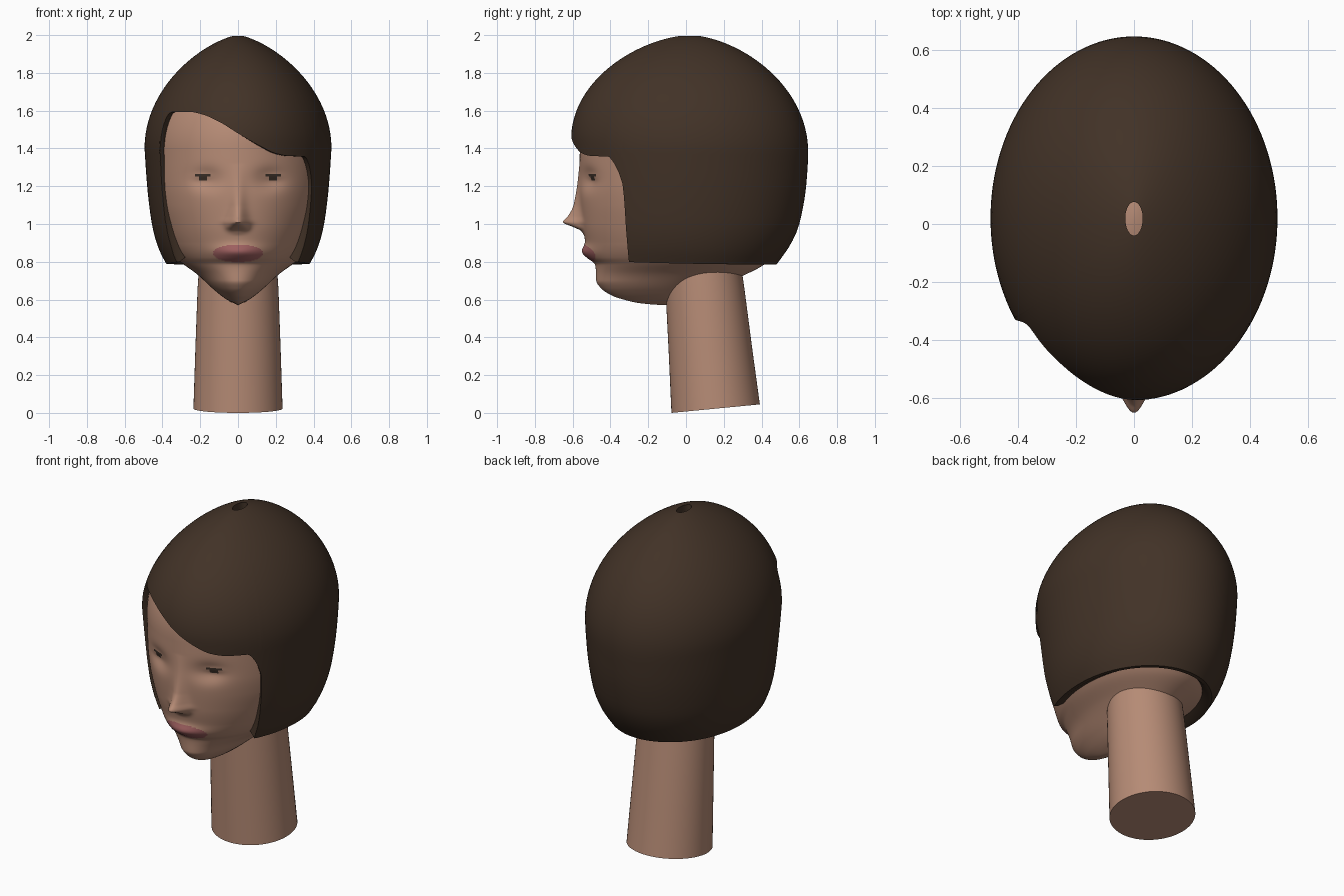
import bpy, bmesh, math

if "Cube" in bpy.data.objects:
    bpy.data.objects.remove(bpy.data.objects["Cube"])


def material(name, rgb):
    m = bpy.data.materials.new(name)
    m.diffuse_color = (*rgb, 1)
    m.use_nodes = True
    m.node_tree.nodes["Principled BSDF"].inputs["Base Color"].default_value = m.diffuse_color
    return m


SKIN = material("skin", (0.47, 0.26, 0.18))
HAIR = material("dark brown hair", (0.054, 0.032, 0.020))
LIPS = material("rose lips", (0.34, 0.115, 0.115))
EYES = material("dark eyes", (0.045, 0.03, 0.022))


def curve(pts, t):
    """Smooth monotone interpolation through (position, value) pairs."""
    if t <= pts[0][0]:
        return pts[0][1]
    if t >= pts[-1][0]:
        return pts[-1][1]
    k = max(i for i in range(len(pts) - 1) if pts[i][0] <= t)

    def sec(i):
        return (pts[i + 1][1] - pts[i][1]) / (pts[i + 1][0] - pts[i][0])

    def slope(i):
        if i == 0:
            return sec(0)
        if i == len(pts) - 1:
            return sec(i - 1)
        a, b = sec(i - 1), sec(i)
        return 2 * a * b / (a + b) if a * b > 0 else 0

    h = pts[k + 1][0] - pts[k][0]
    s = (t - pts[k][0]) / h
    return ((1 + 2 * s) * (1 - s) ** 2 * pts[k][1] + s * (1 - s) ** 2 * h * slope(k)
            + s * s * (3 - 2 * s) * pts[k + 1][1] + s * s * (s - 1) * h * slope(k + 1))


def dome(z, mid, top, power):
    """Shrink factor of a dome between its widest level and its crown."""
    t = min(1, max(0, (z - mid) / (top - mid)))
    return max(0, 1 - t * t) ** power


def oval(w, front, back, cy, a):
    """Point of an egg-shaped section; a = 0 faces the front."""
    c = math.cos(a)
    return w * math.sin(a), cy - c * ((cy - front) if c > 0 else (back - cy))


def grid(name, columns, mats, rule=None, caps=False):
    """Closed ring of columns of points, skinned with quads."""
    bm = bmesh.new()
    vs = [[bm.verts.new(p) for p in col] for col in columns]
    n = len(vs)
    for i in range(n):
        a, b = vs[i], vs[(i + 1) % n]
        for j in range(len(a) - 1):
            bm.faces.new((a[j], b[j], b[j + 1], a[j + 1]))
    if caps:
        bm.faces.new([c[0] for c in vs])
        bm.faces.new([c[-1] for c in vs])
    bmesh.ops.remove_doubles(bm, verts=bm.verts, dist=1e-5)
    bmesh.ops.recalc_face_normals(bm, faces=bm.faces)
    if rule:
        for f in bm.faces:
            f.material_index = rule(f.calc_center_median())
    me = bpy.data.meshes.new(name)
    bm.to_mesh(me)
    bm.free()
    for m in mats:
        me.materials.append(m)
    ob = bpy.data.objects.new(name, me)
    bpy.context.collection.objects.link(ob)
    bpy.ops.object.select_all(action='DESELECT')
    ob.select_set(True)
    bpy.context.view_layer.objects.active = ob
    bpy.ops.object.shade_smooth_by_angle(angle=math.radians(45))
    return ob


# Head: half width, front, back and centre of each level, plus nose height
HW = [(.57, 0), (.6, .06), (.65, .125), (.735, .218), (.8, .305), (.85, .35),
      (.9, .38), (1, .418), (1.1, .447), (1.2, .463), (1.4, .475)]
HF = [(.57, -.11), (.575, -.19), (.585, -.27), (.6, -.33), (.62, -.39), (.66, -.45),
      (.7, -.475), (.75, -.477), (.785, -.48), (.82, -.505), (.9, -.53), (1, -.55),
      (1.2, -.565), (1.4, -.562)]
HB = [(.57, -.1), (.6, 0), (.65, .12), (.73, .31), (.79, .42), (.9, .52),
      (1, .57), (1.2, .61), (1.4, .62)]
HC = [(.57, -.105), (.65, -.13), (.73, -.05), (.8, 0), (.9, .03)]
NOSE = [(.94, 0), (.965, .012), (.985, .05), (1.01, .1), (1.04, .072), (1.07, .05),
        (1.1, .035), (1.2, .012), (1.32, 0)]


def bump(x, z, cx, cz, sx, sz):
    return math.exp(-((x - cx) / sx) ** 2 - ((z - cz) / sz) ** 2)


def head_level(z):
    k = dome(z, 1.4, 1.95, .6)
    cy = curve(HC, z)
    return (curve(HW, z) * dome(z, 1.4, 1.95, .7), cy + (curve(HF, z) - cy) * k,
            cy + (curve(HB, z) - cy) * k, cy, curve(NOSE, z))


def head_point(level, z, a):
    w, f, b, cy, nose = level
    x, y = oval(w, f, b, cy, a)
    if math.cos(a) > 0 and z < 1.5:
        m = abs(x)
        y -= nose * math.exp(-(x / (.036 + .12 * nose)) ** 2)
        y -= .018 * bump(m, z, .04, .985, .025, .02)      # nostrils
        y -= .034 * bump(x, z, 0, .85, .12, .038)         # mouth
        y += .03 * bump(m, z, .17, 1.235, .08, .055)      # eye sockets
        y -= .008 * bump(m, z, .185, 1.25, .05, .02)      # eyelids
    return x, y, z


def face_colour(c):
    if c.y > -.3:
        return 0
    if (c.x / .132) ** 2 + ((c.z - .845) / .048) ** 2 < 1:
        return 1
    dx, dz = abs(abs(c.x) - .187), c.z - 1.256
    if (dx < .042 and abs(dz) < .008) or (dx < .022 and -.022 < dz < .008):
        return 2
    return 0


head_z = [.57 + .83 * (i / 150) ** 1.25 for i in range(151)]
head_z += [1.4 + .55 * math.sin(math.pi / 2 * i / 30) for i in range(1, 31)]
head_levels = [(head_level(z), z) for z in head_z]
FRONT = 1.15
angles = [-FRONT + 2 * FRONT * i / 180 for i in range(180)]
angles += [FRONT + (2 * math.pi - 2 * FRONT) * i / 50 for i in range(50)]
grid("head", [[head_point(l, z, a) for l, z in head_levels] for a in angles],
     [SKIN, LIPS, EYES], face_colour)

# Neck: leaning tube with a tilted base
neck = []
for i in range(64):
    a = 2 * math.pi * i / 64
    s, c = math.sin(a), math.cos(a)
    neck.append([(.236 * s, .157 - .234 * c, .0225 - .0225 * c),
                 (.226 * s, .13 - .222 * c, .33),
                 (.214 * s, .10 - .209 * c, .66),
                 (.2 * s, .08 - .2 * c, .86)])
grid("neck", neck, [SKIN], caps=True)

# Hair: bob whose lower edge follows the fringe, face sides and nape
W = [(.78, .372), (.8, .387), (.9, .431), (1, .456), (1.2, .481), (1.4, .495)]
F = [(.78, -.545), (1, -.57), (1.2, -.585), (1.36, -.602), (1.45, -.608)]
B = [(.78, .475), (.8, .49), (.9, .558), (1, .6), (1.2, .636), (1.35, .647)]
EDGE = [(-math.pi, .785), (-2, .787), (-1.05, .797), (-1.0, .8), (-.997, 1.0), (-.993, 1.25),
        (-.985, 1.4), (-.96, 1.53), (-.92, 1.58), (-.87, 1.592), (-.6, 1.594),
        (-.42, 1.58), (-.205, 1.54), (0, 1.48), (.25, 1.41), (.42, 1.373), (.58, 1.36),
        (.8, 1.357), (.84, 1.34), (.94, 1.22), (.955, 1.1), (.96, .95), (.967, .8),
        (1.05, .797), (2, .787), (math.pi, .785)]


def hair_point(z, a):
    cy = .02
    x, y = oval(curve(W, z) * dome(z, 1.4, 2, .7),
                cy + (curve(F, z) - cy) * dome(z, 1.45, 2, .6),
                cy + (curve(B, z) - cy) * dome(z, 1.38, 2, .6), cy, a)
    return x, y, z


def toward_axis(p, k, z):
    return p[0] * k, .02 + (p[1] - .02) * k, z


hair_angles = []
for (a0, _), (a1, _) in zip(EDGE, EDGE[1:]):
    n = max(3, math.ceil((a1 - a0) / .05))
    hair_angles += [a0 + (a1 - a0) * i / n for i in range(n)]
CROWN = 1.9945
hair = []
for a in hair_angles:
    zb = curve(EDGE, a)
    col = [hair_point(zb + (CROWN - zb) * math.cos(math.pi / 2 * j / 44), a)
           for j in range(45)]
    end = col[-1]
    tuck = head_point(head_level(zb + .03), zb + .03, a)
    # crown opening wall, outer surface, rim, tuck against the head
    hair.append([(col[0][0], col[0][1], 1.93)] + col
                + [toward_axis(end, .95, zb), toward_axis(tuck, .96, zb + .03)])
grid("hair", hair, [HAIR])
